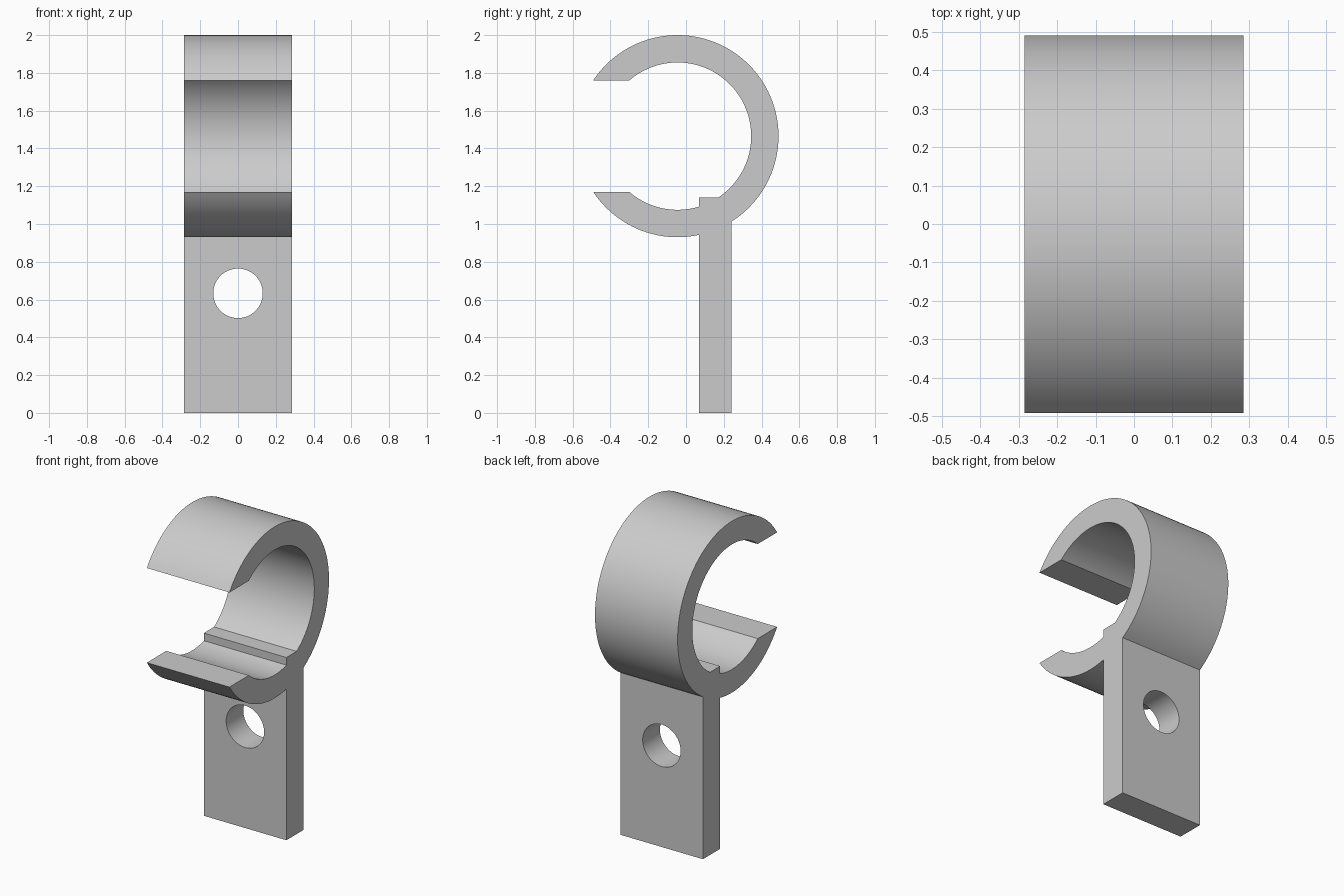
import bpy, bmesh
from math import atan2, cos, sin, sqrt, pi, radians

if "Cube" in bpy.data.objects:
    bpy.data.objects.remove(bpy.data.objects["Cube"])

HALF_W = 0.285                  # half width along x
CY, CZ = -0.045, 1.465          # ring centre
R_OUT, R_IN = 0.535, 0.39
GAP = 0.295                     # half height of the mouth
TAB_F, TAB_B, TAB_TOP = 0.07, 0.24, 1.14


def arc(r, a0, a1):
    n = max(2, round(abs(a1 - a0) / radians(3)))
    return [(CY + r * cos(a0 + (a1 - a0) * i / n),
             CZ + r * sin(a0 + (a1 - a0) * i / n)) for i in range(n + 1)]


def angle_at_y(r, y):
    """Angle of the lower ring point at a given y."""
    dy = y - CY
    return atan2(-sqrt(r * r - dy * dy), dy)


def mouth(r):
    """Angle of the upper lip point."""
    return pi - atan2(GAP, sqrt(r * r - GAP * GAP))


# Side profile: open ring plus mounting tab
dz = TAB_TOP - CZ
tab_in = atan2(dz, sqrt(R_IN ** 2 - dz ** 2))
profile = arc(R_OUT, -mouth(R_OUT), angle_at_y(R_OUT, TAB_F))
profile += [(TAB_F, 0), (TAB_B, 0)]
profile += arc(R_OUT, angle_at_y(R_OUT, TAB_B), mouth(R_OUT))
profile += arc(R_IN, mouth(R_IN), tab_in)
profile += [(TAB_F, TAB_TOP)]
profile += arc(R_IN, angle_at_y(R_IN, TAB_F), -mouth(R_IN))

# Extrude the profile across the width
bm = bmesh.new()
face = bm.faces.new([bm.verts.new((-HALF_W, y, z)) for y, z in profile])
ext = bmesh.ops.extrude_face_region(bm, geom=[face])
new_verts = [g for g in ext["geom"] if isinstance(g, bmesh.types.BMVert)]
bmesh.ops.translate(bm, verts=new_verts, vec=(2 * HALF_W, 0, 0))
# keep exactly one cap on each end
caps = [f for f in bm.faces if len(f.verts) > 4]
if len(caps) == 1:
    left = [v for v in bm.verts if v.co.x < 0]
    bmesh.ops.holes_fill(bm, edges=[e for e in bm.edges if e.is_boundary])
bmesh.ops.recalc_face_normals(bm, faces=bm.faces)
mesh = bpy.data.meshes.new("pipe_clip")
bm.to_mesh(mesh)
bm.free()
clip = bpy.data.objects.new("pipe_clip", mesh)
bpy.context.collection.objects.link(clip)

# Screw hole through the tab
bpy.ops.mesh.primitive_cylinder_add(vertices=64, radius=0.131, depth=0.5,
                                    location=(0, (TAB_F + TAB_B) / 2, 0.633),
                                    rotation=(pi / 2, 0, 0))
cutter = bpy.context.object
cutter.name = "screw_hole_cutter"
cutter.hide_render = True
mod = clip.modifiers.new("screw_hole", 'BOOLEAN')
mod.operation = 'DIFFERENCE'
mod.solver = 'EXACT'
mod.object = cutter

bpy.ops.object.select_all(action='DESELECT')
clip.select_set(True)
bpy.context.view_layer.objects.active = clip
bpy.ops.object.modifier_apply(modifier=mod.name)
bpy.data.objects.remove(cutter)
bpy.ops.object.shade_smooth_by_angle(angle=radians(25))
